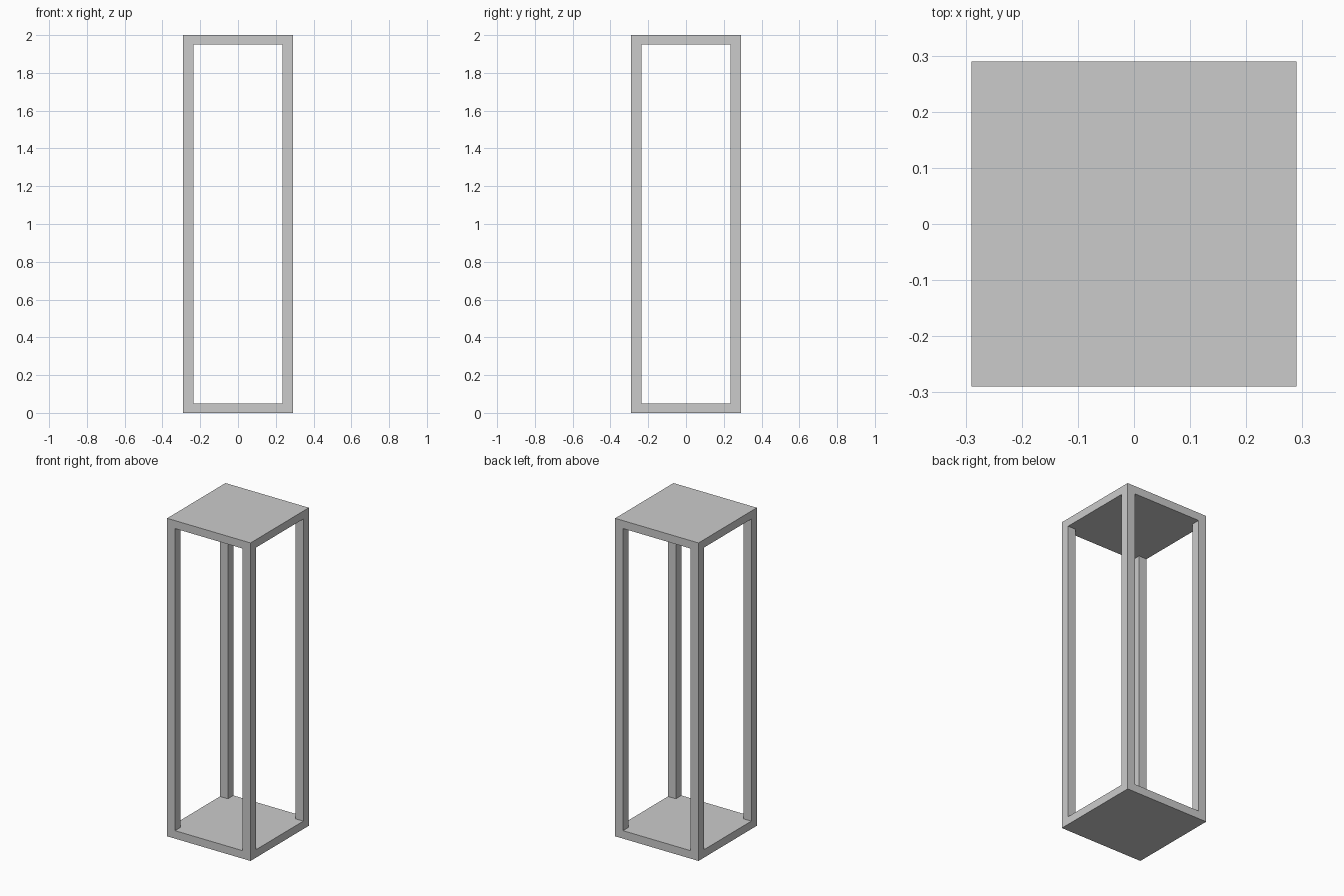
import bpy

if "Cube" in bpy.data.objects:
    bpy.data.objects.remove(bpy.data.objects["Cube"])

HALF = 0.29      # half width of the frame
POST = 0.055     # post thickness
SLAB = 0.05      # plate thickness
HEIGHT = 2.0


def box(name, centre, size):
    bpy.ops.mesh.primitive_cube_add(size=1, location=centre)
    ob = bpy.context.object
    ob.name = name
    ob.scale = size
    bpy.ops.object.transform_apply(location=False, rotation=False, scale=True)
    return ob


# Base and top plates
box("base_plate", (0, 0, SLAB / 2), (2 * HALF, 2 * HALF, SLAB))
box("top_plate", (0, 0, HEIGHT - SLAB / 2), (2 * HALF, 2 * HALF, SLAB))

# Four corner posts between the plates
offset = HALF - POST / 2
for side, sx in (("left", -1), ("right", 1)):
    for end, sy in (("front", -1), ("back", 1)):
        box(f"{end}_{side}_post", (sx * offset, sy * offset, HEIGHT / 2),
            (POST, POST, HEIGHT - 2 * SLAB))
